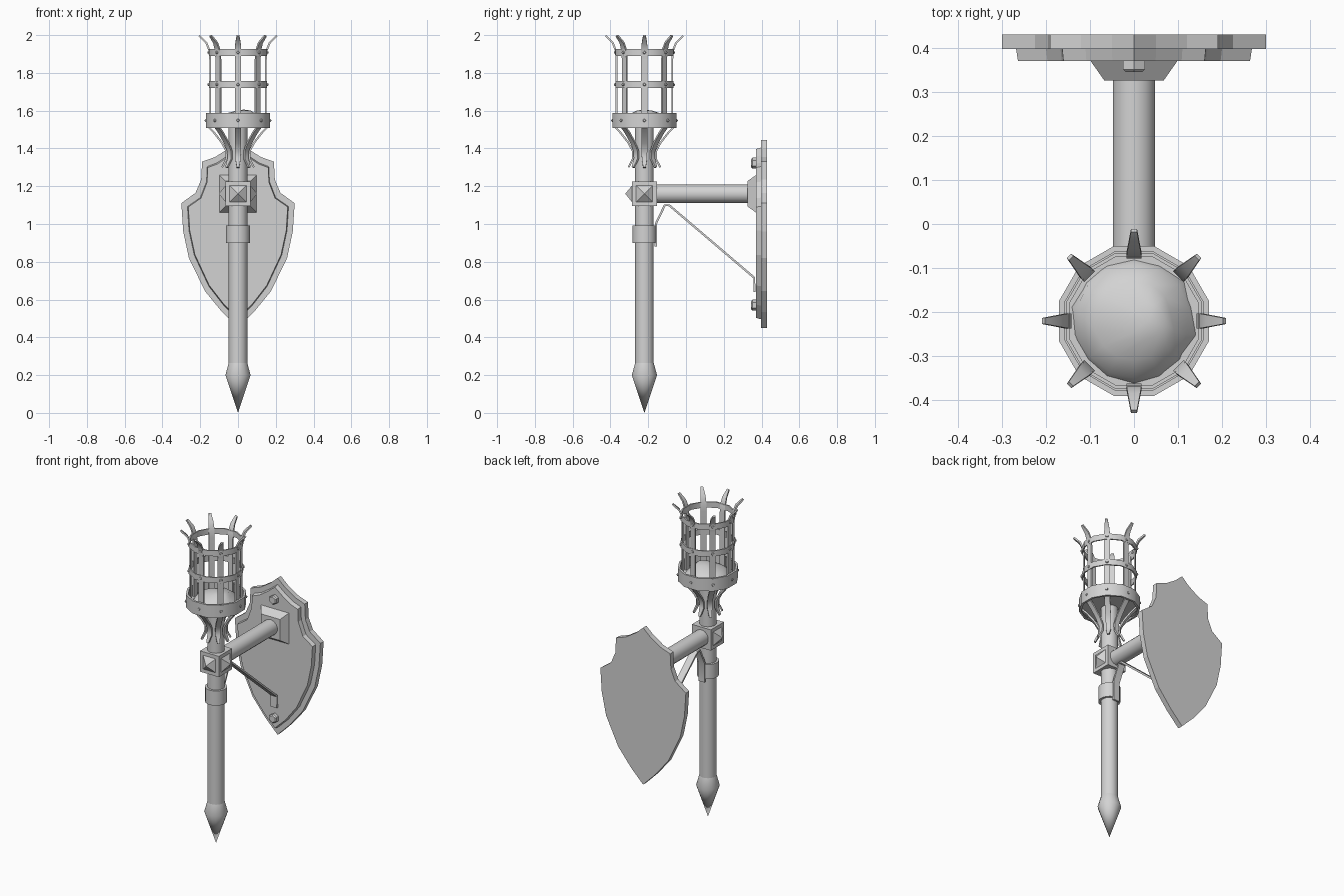
import bpy, bmesh, math, random
from mathutils import Matrix, Vector

cube = bpy.data.objects.get("Cube")
if cube:
    bpy.data.objects.remove(cube, do_unlink=True)

iron = bpy.data.materials.new("grey_iron")
iron.use_nodes = True
GREY = (0.65, 0.65, 0.65, 1)
iron.diffuse_color = GREY
iron.node_tree.nodes["Principled BSDF"].inputs["Base Color"].default_value = GREY

AXIS = Vector((0, -0.22, 0))   # torch centre line
ARM_Z = 1.16
TO_FRONT = Matrix.Rotation(math.pi / 2, 4, 'X')   # local z -> -y


def finish(name, bm, matrix=Matrix(), smooth=35):
    bmesh.ops.transform(bm, matrix=matrix, verts=bm.verts)
    bmesh.ops.remove_doubles(bm, verts=bm.verts, dist=1e-5)
    bmesh.ops.recalc_face_normals(bm, faces=bm.faces)
    mesh = bpy.data.meshes.new(name)
    bm.to_mesh(mesh)
    bm.free()
    mesh.materials.append(iron)
    ob = bpy.data.objects.new(name, mesh)
    bpy.context.collection.objects.link(ob)
    if smooth:
        bpy.ops.object.select_all(action='DESELECT')
        ob.select_set(True)
        bpy.context.view_layer.objects.active = ob
        bpy.ops.object.shade_smooth_by_angle(angle=math.radians(smooth))
    return ob


def lathe(name, profile, sides, matrix, closed=False, smooth=35):
    """Turn (radius, z) points around the local z axis."""
    bm = bmesh.new()
    rings = []
    for i in range(sides):
        a = math.tau * (i + 0.5) / sides
        rings.append([bm.verts.new((r * math.cos(a), r * math.sin(a), z)) for r, z in profile])
    count = len(profile) if closed else len(profile) - 1
    for i in range(sides):
        p, q = rings[i], rings[(i + 1) % sides]
        for j in range(count):
            k = (j + 1) % len(profile)
            bm.faces.new((p[j], q[j], q[k], p[k]))
    bmesh.ops.dissolve_degenerate(bm, dist=1e-6, edges=bm.edges)
    return finish(name, bm, matrix, smooth)


def strip(name, path, thick, matrix):
    """Flat bar along (x, z, half width) points, bent in the local xz plane."""
    bm = bmesh.new()
    sections = []
    for i, (x, z, w) in enumerate(path):
        a, b = path[max(i - 1, 0)], path[min(i + 1, len(path) - 1)]
        n = Vector((b[1] - a[1], 0, a[0] - b[0])).normalized() * thick / 2
        c = Vector((x, 0, z))
        side = Vector((0, w, 0))
        sections.append([bm.verts.new(c + s * n + t * side)
                         for s, t in ((1, 1), (1, -1), (-1, -1), (-1, 1))])
    for p, q in zip(sections, sections[1:]):
        for j in range(4):
            k = (j + 1) % 4
            bm.faces.new((p[j], p[k], q[k], q[j]))
    bm.faces.new(sections[0])
    bm.faces.new(sections[-1])
    return finish(name, bm, matrix)


def frustum(name, half, top_half, height, matrix):
    """Square block tapering along local z."""
    bm = bmesh.new()
    bmesh.ops.create_cone(bm, cap_ends=True, segments=4, radius1=half * math.sqrt(2),
                          radius2=top_half * math.sqrt(2), depth=height,
                          matrix=Matrix.Translation((0, 0, height / 2)) @ Matrix.Rotation(math.pi / 4, 4, 'Z'))
    return finish(name, bm, matrix, 0)


def shield_layer(name, half_outline, y_back, y_front, taper):
    """Mirror a half outline and extrude it along y."""
    pts = half_outline + [(-x, z) for x, z in half_outline[-2:0:-1]]
    bm = bmesh.new()
    back = [bm.verts.new((x, y_back, z)) for x, z in pts]
    front = [bm.verts.new((x * taper, y_front, 0.95 + (z - 0.95) * taper)) for x, z in pts]
    bm.faces.new(back)
    bm.faces.new(front)
    for i in range(len(pts)):
        j = (i + 1) % len(pts)
        bm.faces.new((back[i], back[j], front[j], front[i]))
    return finish(name, bm, smooth=0)


def at(x, y, z):
    return Matrix.Translation((x, y, z))


torch = Matrix.Translation(AXIS)

# Pole with pointed foot
lathe("pole", [(0, 0.24), (0.05, 0.24), (0.05, 1.52), (0, 1.52)], 16, torch)
lathe("pole_tip", [(0, 0), (0.068, 0.2), (0.05, 0.265), (0, 0.265)], 16, torch)
lathe("clamp_band", [(0.048, 0.9), (0.064, 0.9), (0.064, 0.993), (0.048, 0.993)], 16, torch, True)

# Joint block with studs on three faces
frustum("joint_block", 0.066, 0.066, 0.132, torch @ at(0, 0, ARM_Z - 0.066))
for label, turn in (("front", 0), ("left", 90), ("right", -90)):
    m = torch @ at(0, 0, ARM_Z) @ Matrix.Rotation(math.radians(turn), 4, 'Z') @ TO_FRONT
    frustum(label + "_stud", 0.045, 0.0005, 0.036, m @ at(0, 0, 0.065))

# Arm and its wall seat
lathe("arm", [(0, 0), (0.049, 0), (0.049, 0.49), (0, 0.49)], 16, at(0, 0.33, ARM_Z) @ TO_FRONT)
frustum("arm_seat", 0.1, 0.067, 0.047, at(0, 0.372, ARM_Z) @ TO_FRONT)

# Bent brace
strip("brace", [(-0.16, 0.88, 0.022), (-0.16, 1.0, 0.022), (-0.112, 1.1, 0.022),
                (-0.09, 1.1, 0.022), (0.362, 0.715, 0.022), (0.362, 0.64, 0.022)],
      0.011, Matrix.Rotation(math.pi / 2, 4, 'Z'))

# Shield back plate and raised panel
shield_layer("shield_plate", [(0, 1.445), (0.05, 1.4), (0.12, 1.355), (0.19, 1.33), (0.195, 1.235),
                              (0.225, 1.165), (0.3, 1.11), (0.29, 0.96), (0.26, 0.82),
                              (0.175, 0.645), (0.085, 0.535), (0, 0.45)], 0.43, 0.397, 1)
shield_layer("shield_panel", [(0, 1.405), (0.05, 1.365), (0.11, 1.325), (0.163, 1.305), (0.167, 1.225),
                              (0.2, 1.14), (0.268, 1.093), (0.26, 0.965), (0.232, 0.835),
                              (0.155, 0.67), (0.075, 0.567), (0, 0.495)], 0.4, 0.37, 0.982)
for label, z in (("upper", 1.322), ("lower", 0.57)):
    m = at(0, 0.371, z) @ TO_FRONT
    lathe(label + "_bolt", [(0, 0), (0.029, 0), (0.029, 0.02), (0.022, 0.026), (0, 0.026)], 6, m, smooth=0)

# Basket: floor band and two hoops
lathe("basket_floor", [(0, 1.515), (0.168, 1.515), (0.168, 1.53), (0, 1.53)], 12, torch)
for label, r, wall, low, high in (("basket_band", 0.176, 0.013, 1.508, 1.588),
                                  ("middle_hoop", 0.16, 0.008, 1.72, 1.756),
                                  ("upper_hoop", 0.16, 0.008, 1.89, 1.926)):
    lathe(label, [(r - wall, low), (r, low), (r, high), (r - wall, high)], 12, torch, True)

# Ribs, lower claws and rivets around the basket
rib_path = [(0.147, 1.52, 0.017), (0.147, 1.87, 0.017), (0.152, 1.92, 0.017),
            (0.168, 1.96, 0.014), (0.205, 1.997, 0.007)]
claw_path = [(0.155, 1.512, 0.016), (0.128, 1.485, 0.016), (0.085, 1.43, 0.016),
             (0.061, 1.385, 0.015), (0.061, 1.345, 0.014), (0.084, 1.3, 0.007)]
for i in range(8):
    m = torch @ Matrix.Rotation(math.tau * i / 8, 4, 'Z')
    strip(f"rib_{i + 1}", rib_path, 0.01, m)
    strip(f"claw_{i + 1}", claw_path, 0.01, m)
    corner = 1.035 if i % 2 else 1
    for j, (r, z) in enumerate(((0.168, 1.548), (0.153, 1.738), (0.153, 1.908))):
        lathe(f"rivet_{i + 1}_{j + 1}", [(0.009, 0), (0.006, 0.007), (0, 0.009)], 8,
              m @ at(r * corner, 0, z) @ Matrix.Rotation(math.pi / 2, 4, 'Y'))

# Uneven mound of fuel in the basket
mound = lathe("fuel_mound", [(0.142, 1.525), (0.13, 1.55), (0.09, 1.58), (0.04, 1.6), (0, 1.606)],
              14, torch, smooth=60)
random.seed(4)
for v in mound.data.vertices:
    if v.co.z < 1.6:
        v.co.x *= random.uniform(0.93, 1.04)
        v.co.z += random.uniform(-0.006, 0.006)
    else:
        v.co.x += 0.03
